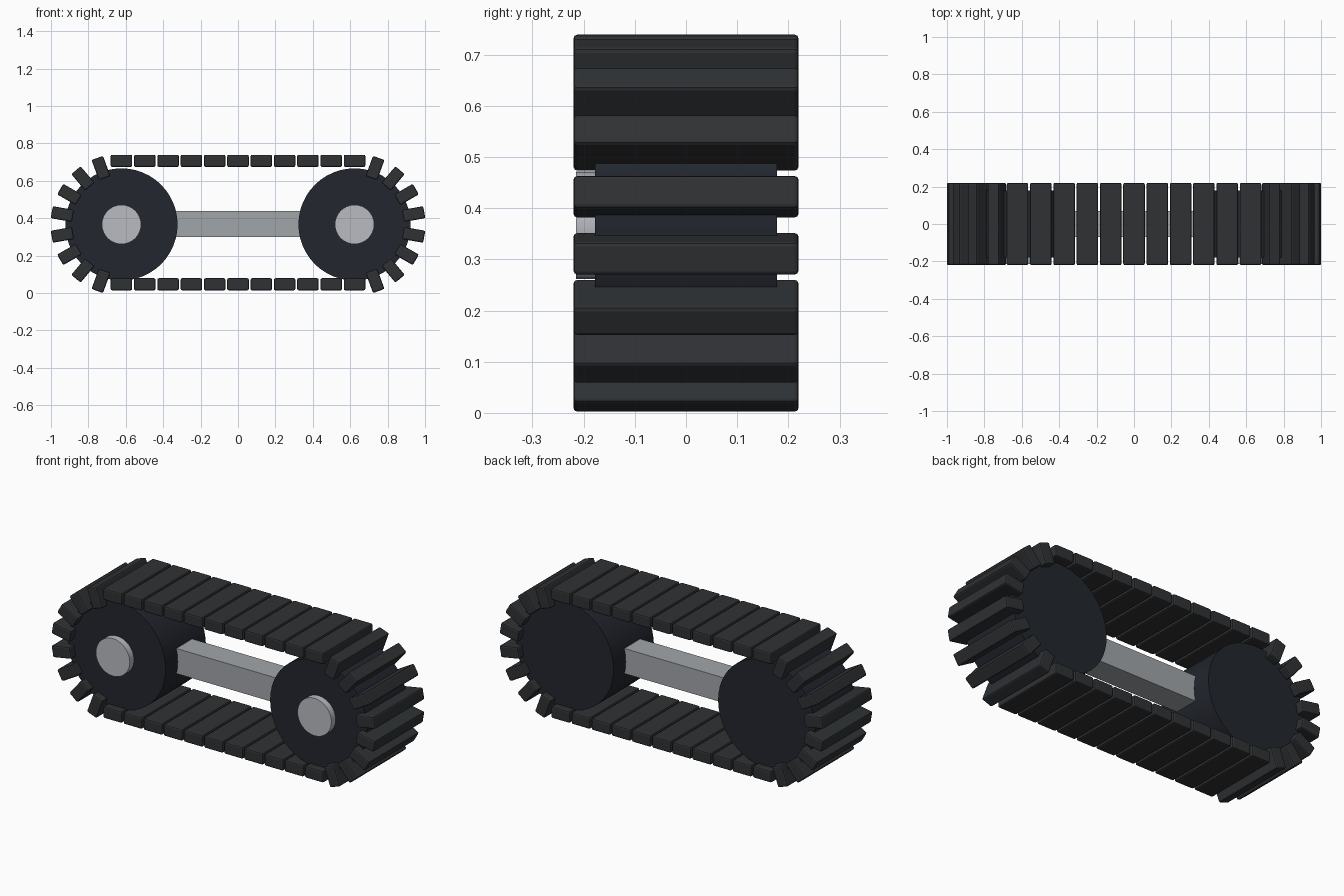
import bpy
from math import radians, sin, cos, pi

if "Cube" in bpy.data.objects:
    bpy.data.objects.remove(bpy.data.objects["Cube"])

CX, CZ = 0.623, 0.3665          # wheel centre
PAD = (0.115, 0.44, 0.065)      # tread pad length, width, thickness


def material(name, rgb):
    m = bpy.data.materials.new(name)
    m.diffuse_color = (*rgb, 1)
    m.use_nodes = True
    m.node_tree.nodes["Principled BSDF"].inputs["Base Color"].default_value = m.diffuse_color
    return m


rubber = material("tread_rubber", (0.028, 0.031, 0.034))
dark = material("wheel_dark", (0.016, 0.019, 0.027))
steel = material("hub_steel", (0.48, 0.50, 0.54))
frame_grey = material("frame_grey", (0.36, 0.38, 0.40))


def box(name, size, loc, mat, rot_y=0.0, bevel=0.0):
    bpy.ops.mesh.primitive_cube_add(size=1, location=loc)
    o = bpy.context.object
    o.name = name
    o.scale = size
    bpy.ops.object.transform_apply(location=False, rotation=False, scale=True)
    o.rotation_euler = (0, rot_y, 0)
    o.data.materials.append(mat)
    if bevel:
        b = o.modifiers.new("bevel", 'BEVEL')
        b.width = bevel
        b.segments = 2
    return o


def cylinder(name, radius, y0, y1, x, mat, sides):
    bpy.ops.mesh.primitive_cylinder_add(
        vertices=sides, radius=radius, depth=y1 - y0,
        location=(x, (y0 + y1) / 2, CZ), rotation=(pi / 2, 0, 0))
    o = bpy.context.object
    o.name = name
    o.data.materials.append(mat)
    bpy.ops.object.shade_smooth_by_angle(angle=radians(30))


# frame bar between the wheels
box("frame_bar", (0.9, 0.14, 0.14), (0, 0, CZ + 0.002), frame_grey)

# straight tread runs
for i in range(11):
    x = -CX + i * 2 * CX / 10
    box(f"top_pad_{i}", PAD, (x, 0, 0.7065), rubber, bevel=0.008)
    box(f"bottom_pad_{i}", PAD, (x, 0, 0.0465), rubber, bevel=0.008)

for side, s in (("left", -1), ("right", 1)):
    # wheel and its front hub cap
    cylinder(f"{side}_wheel", 0.30, -0.178, 0.178, s * CX, dark, 48)
    cylinder(f"{side}_hub", 0.105, -0.215, -0.15, s * CX, steel, 32)
    # pads standing radially around the wheel
    for k in range(1, 9):
        a = radians(20 * k)     # measured from straight up
        r = 0.321
        box(f"{side}_end_pad_{k}", PAD,
            (s * (CX + r * sin(a)), 0, CZ + r * cos(a)), rubber,
            rot_y=s * (a - pi / 2), bevel=0.008)
